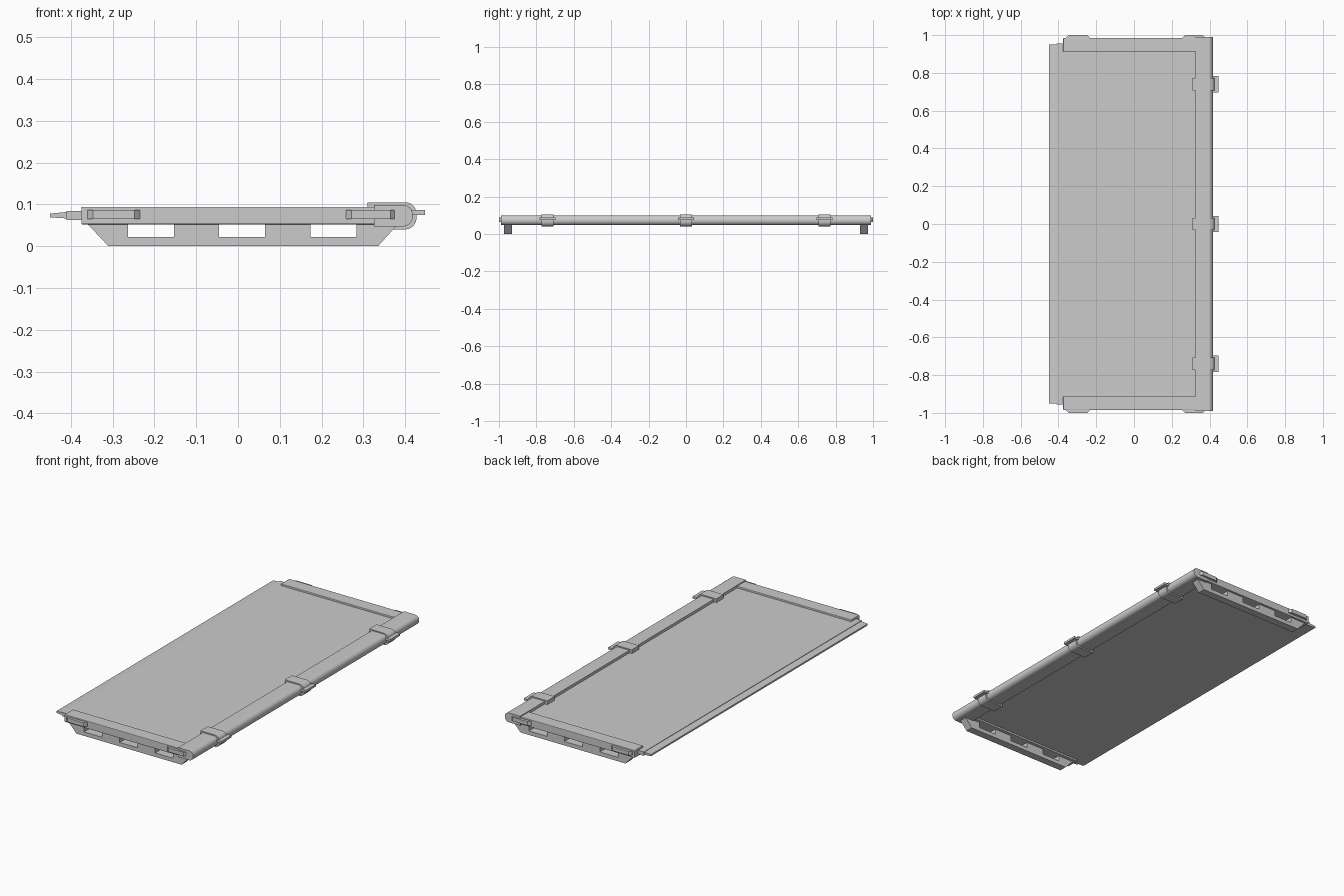
import bpy, bmesh
from math import sin, cos, pi, radians

if "Cube" in bpy.data.objects:
    bpy.data.objects.remove(bpy.data.objects["Cube"], do_unlink=True)

grey = bpy.data.materials.new("plain grey")
grey.use_nodes = True
colour = (0.6, 0.6, 0.6, 1)
grey.diffuse_color = colour
grey.node_tree.nodes["Principled BSDF"].inputs["Base Color"].default_value = colour


def extrude(name, profile, start, end, axis="y", smooth=False, bevel=0):
    """Sweep an (x, z) profile along y, or an (x, y) profile along z."""
    place = (lambda p, d: (p[0], d, p[1])) if axis == "y" else (lambda p, d: (p[0], p[1], d))
    bm = bmesh.new()
    face = bm.faces.new([bm.verts.new(place(p, start)) for p in profile])
    swept = bmesh.ops.extrude_face_region(bm, geom=[face])["geom"]
    shift = place((0, 0), end - start)
    bmesh.ops.translate(bm, vec=shift, verts=[v for v in swept if isinstance(v, bmesh.types.BMVert)])
    bmesh.ops.recalc_face_normals(bm, faces=bm.faces)
    mesh = bpy.data.meshes.new(name)
    bm.to_mesh(mesh)
    bm.free()
    mesh.materials.append(grey)
    obj = bpy.data.objects.new(name, mesh)
    bpy.context.collection.objects.link(obj)
    if bevel:
        mod = obj.modifiers.new("soft edges", "BEVEL")
        mod.width = bevel
        mod.segments = 2
    if smooth:
        bpy.ops.object.select_all(action="DESELECT")
        obj.select_set(True)
        bpy.context.view_layer.objects.active = obj
        bpy.ops.object.shade_smooth_by_angle(angle=radians(35))
    return obj


def rect(a0, a1, b0, b1):
    return [(a0, b0), (a1, b0), (a1, b1), (a0, b1)]


def rounded_right(x0, x1, z0, z1, r, steps=6):
    """Rectangle whose right-hand corners are rounded."""
    pts = [(x0, z1), (x0, z0)]
    for cz, first in ((z0 + r, -pi / 2), (z1 - r, 0)):
        for i in range(steps + 1):
            t = first + i * pi / 2 / steps
            pts.append((x1 - r + r * cos(t), cz + r * sin(t)))
    return pts


# Recessed panel, its left lip and the thin tapered tongue
extrude("panel", rect(-0.38, 0.34, 0.062, 0.084), -0.93, 0.93)
extrude("panel_lip", rect(-0.41, -0.37, 0.063, 0.084), -0.955, 0.955)
extrude("tongue", [(-0.45, 0.069), (-0.405, 0.066), (-0.405, 0.082), (-0.45, 0.078)], -0.95, 0.95)

# Long rounded edge tube with straps and tabs
extrude("edge_tube", rounded_right(0.325, 0.418, 0.047, 0.099, 0.024), -0.99, 0.99, smooth=True)
for y in (-0.74, 0, 0.74):
    extrude("strap", rounded_right(0.31, 0.427, 0.04, 0.105, 0.027), y - 0.032, y + 0.032, smooth=True)
    extrude("strap_tab", rect(0.41, 0.447, 0.075, 0.087), y - 0.043, y + 0.043)

# Foot outline: a trapezoid with three openings
foot = [(-0.31, 0), (0.335, 0), (0.385, 0.055)]
for x in (0.228, 0.01, -0.208):
    foot += [(x + 0.055, 0.055), (x + 0.055, 0.022), (x - 0.055, 0.022), (x - 0.055, 0.055)]
foot.append((-0.362, 0.055))

# End rails, feet and grips at both ends
for side, end in ((-1, "front"), (1, "back")):
    extrude(end + "_rail", rect(-0.375, 0.33, 0.052, 0.094), side * 0.912, side * 0.985, bevel=0.003)
    extrude(end + "_foot", foot, side * 0.93, side * 0.973)
    for x0, x1 in ((-0.36, -0.235), (0.258, 0.378)):
        grip = [(x0, side * 0.98), (x1, side * 0.98), (x1, side * 0.987),
                (x1 - 0.013, side), (x0 + 0.013, side), (x0, side * 0.987)]
        extrude(end + "_grip", grip, 0.065, 0.087, axis="z")
